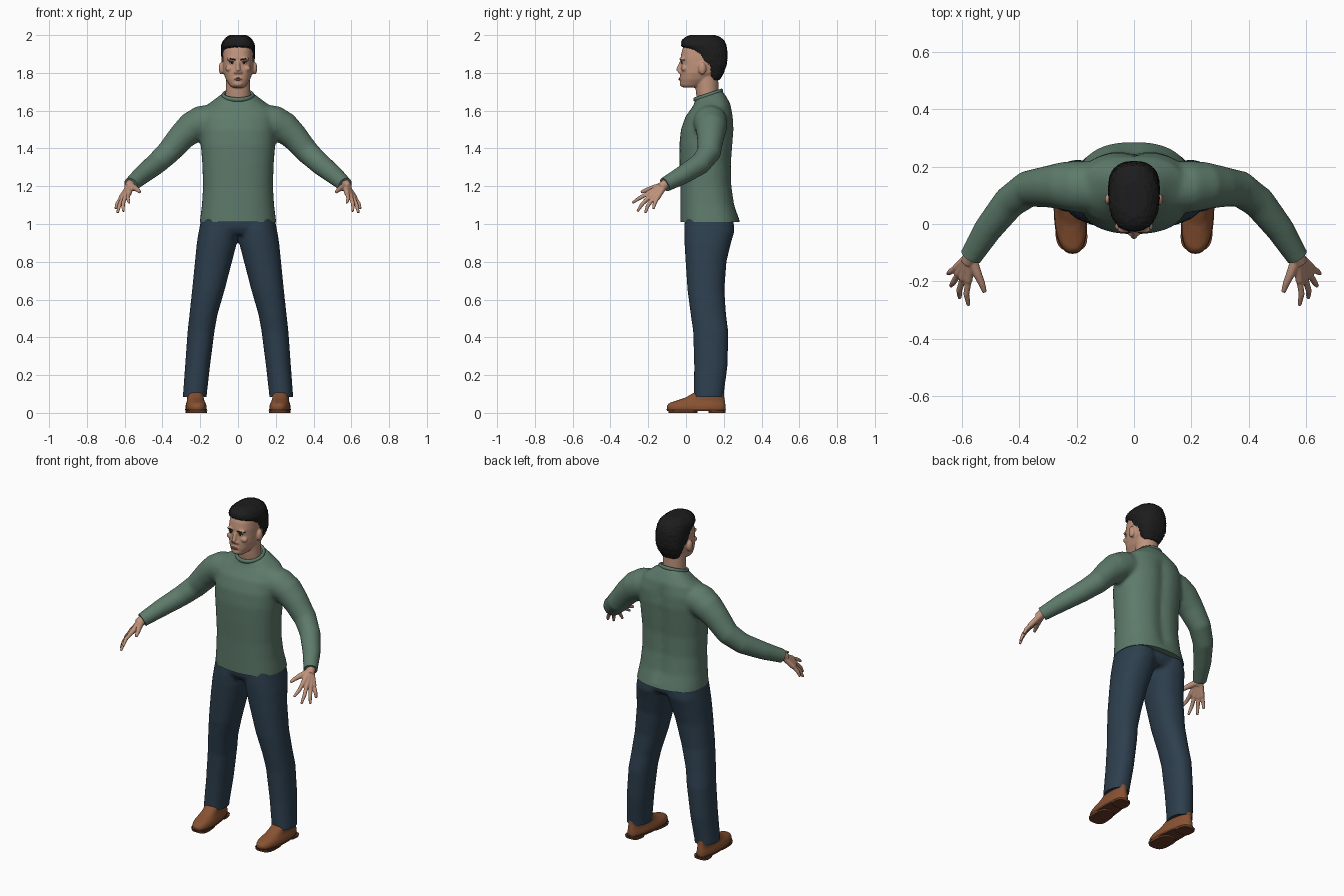
import bpy, bmesh, math, random
from mathutils import Vector, Matrix
from mathutils.bvhtree import BVHTree

random.seed(4)
cube = bpy.data.objects.get("Cube")
if cube:
    bpy.data.objects.remove(cube, do_unlink=True)


def material(name, rgb):
    m = bpy.data.materials.new(name)
    m.use_nodes = True
    m.diffuse_color = (*rgb, 1)
    bsdf = m.node_tree.nodes["Principled BSDF"]
    bsdf.inputs["Base Color"].default_value = (*rgb, 1)
    bsdf.inputs["Roughness"].default_value = 0.8
    return m


GREEN = material("sweater green", (0.11, 0.195, 0.145))
NAVY = material("trouser navy", (0.026, 0.049, 0.075))
BROWN = material("shoe brown", (0.25, 0.085, 0.032))
SOLE = material("sole brown", (0.13, 0.045, 0.02))
SKIN = material("skin", (0.52, 0.29, 0.2))
LIPS = material("lips", (0.38, 0.17, 0.13))
BLACK = material("hair black", (0.012, 0.012, 0.012))
WHITE = material("eye white", (0.6, 0.57, 0.53))


def skin_loops(bm, loops):
    """Join rings of points into a closed tube."""
    rings = [[bm.verts.new(p) for p in loop] for loop in loops]
    n = len(rings[0])
    for a, b in zip(rings, rings[1:]):
        for i in range(n):
            j = (i + 1) % n
            bm.faces.new((a[i], a[j], b[j], b[i]))
    bm.faces.new(rings[0][::-1])
    bm.faces.new(rings[-1])


def loft(bm, rings, n=48, power=2.4, shape=None):
    """Horizontal rounded rings: (z, half width, front y, back y, centre x)."""
    loops = []
    for z, hw, yf, yb, *cx in rings:
        loop = []
        for i in range(n):
            a = math.tau * i / n
            c, s = math.cos(a), math.sin(a)
            x = math.copysign(abs(c) ** (2 / power), c) * hw + (cx[0] if cx else 0)
            y = (yf + yb) / 2 + math.copysign(abs(s) ** (2 / power), s) * (yb - yf) / 2
            p = Vector((x, y, z))
            loop.append(shape(p) if shape else p)
        loops.append(loop)
    skin_loops(bm, loops)


def tube(bm, path, side=1, n=20):
    """Round tube along points (x, y, z, radius)."""
    pts = [Vector((p[0] * side, p[1], p[2])) for p in path]
    loops = []
    for i, p in enumerate(pts):
        d = pts[min(i + 1, len(pts) - 1)] - pts[max(i - 1, 0)]
        q = d.to_track_quat('Z', 'Y')
        loops.append([p + q @ Vector((math.cos(math.tau * k / n), math.sin(math.tau * k / n), 0)) * path[i][3]
                      for k in range(n)])
    skin_loops(bm, loops)


def ball(bm, centre, size):
    m = Matrix.Translation(centre) @ Matrix.Diagonal((*size, 1))
    bmesh.ops.create_uvsphere(bm, u_segments=20, v_segments=12, radius=1, matrix=m)


def finish(bm, name, mat, voxel=0, relax=6, cuts=()):
    """Fuse the pieces, trim open ends and shade."""
    bmesh.ops.recalc_face_normals(bm, faces=bm.faces)
    me = bpy.data.meshes.new(name)
    bm.to_mesh(me)
    bm.free()
    ob = bpy.data.objects.new(name, me)
    bpy.context.collection.objects.link(ob)
    if voxel:
        fuse = ob.modifiers.new("fuse", 'REMESH')
        fuse.mode = 'VOXEL'
        fuse.voxel_size = voxel
        soft = ob.modifiers.new("soften", 'SMOOTH')
        soft.factor = 0.5
        soft.iterations = relax
        dg = bpy.context.evaluated_depsgraph_get()
        baked = bpy.data.meshes.new_from_object(ob.evaluated_get(dg))
        ob.modifiers.clear()
        ob.data = baked
    if cuts:
        cut = bmesh.new()
        cut.from_mesh(ob.data)
        for point, normal in cuts:
            bmesh.ops.bisect_plane(cut, geom=cut.verts[:] + cut.edges[:] + cut.faces[:],
                                   plane_co=point, plane_no=normal, clear_inner=True)
            bmesh.ops.holes_fill(cut, edges=[e for e in cut.edges if e.is_boundary])
        cut.to_mesh(ob.data)
        cut.free()
    ob.data.materials.clear()
    ob.data.materials.append(mat)
    bpy.ops.object.select_all(action='DESELECT')
    ob.select_set(True)
    bpy.context.view_layer.objects.active = ob
    bpy.ops.object.shade_smooth_by_angle(angle=math.radians(50))
    return ob


SIDES = (("left", 1), ("right", -1))


# Sweater: torso with a spine groove and sloping neckline, plus sleeves
def torso_shape(p):
    t = min(max((p.z - 1.58) / 0.1, 0), 1)
    if p.y > 0.18 and 1.1 < p.z < 1.6:
        p.y -= 0.014 * math.exp(-(p.x / 0.035) ** 2)
    p.z += t * 0.33 * (p.y - 0.125)
    return p


bm = bmesh.new()
loft(bm, [(0.97, 0.205, -0.03, 0.295), (1.03, 0.2, -0.03, 0.28), (1.1, 0.191, -0.03, 0.26),
          (1.2, 0.185, -0.03, 0.245), (1.32, 0.189, -0.034, 0.242), (1.42, 0.197, -0.035, 0.25),
          (1.5, 0.2, -0.027, 0.256), (1.57, 0.2, -0.002, 0.252), (1.62, 0.175, 0.025, 0.236),
          (1.655, 0.125, 0.043, 0.212), (1.685, 0.085, 0.05, 0.192)], shape=torso_shape)
sleeve = [(0.1, 0.125, 1.55, 0.09), (0.2, 0.13, 1.535, 0.09), (0.245, 0.133, 1.51, 0.084),
          (0.3, 0.13, 1.46, 0.073), (0.37, 0.122, 1.378, 0.064), (0.435, 0.075, 1.318, 0.058),
          (0.51, -0.02, 1.258, 0.05), (0.567, -0.112, 1.208, 0.04), (0.59, -0.15, 1.19, 0.039)]
trims = [(Vector((0, 0, 1.01)), Vector((0, 0, 1)))]
for _, s in SIDES:
    tube(bm, sleeve, s)
    trims.append((Vector((s * 0.567, -0.112, 1.208)), Vector((s * -0.47, 0.77, 0.43))))
finish(bm, "sweater", GREEN, 0.01, 8, trims)

# Ribbed collar band
bm = bmesh.new()
bmesh.ops.create_circle(bm, segments=40, radius=1)
loop = [Vector((v.co.x * 0.078, 0.118 + v.co.y * 0.07, 1.682 + v.co.y * 0.023)) for v in bm.verts]
bm.clear()
rings = [[c + Vector((c.x, c.y - 0.118, 0)).normalized() * 0.009 * math.cos(a) + Vector((0, 0, 0.012 * math.sin(a)))
          for c in loop] for a in [math.tau * k / 10 for k in range(11)]]
skin_loops(bm, rings)
bmesh.ops.delete(bm, geom=[f for f in bm.faces if len(f.verts) > 4], context='FACES_ONLY')
bmesh.ops.remove_doubles(bm, verts=bm.verts, dist=0.0005)
finish(bm, "collar", GREEN)

# Trousers: hips fused with two legs
bm = bmesh.new()
loft(bm, [(0.945, 0.19, 0.015, 0.225), (0.98, 0.198, -0.005, 0.25), (1.05, 0.188, -0.008, 0.245)])
for _, s in SIDES:
    legs = [(0.05, 0.062, 0.04, 0.195, 0.229), (0.1, 0.063, 0.042, 0.2, 0.228), (0.25, 0.066, 0.043, 0.22, 0.214),
            (0.43, 0.071, 0.038, 0.224, 0.196), (0.52, 0.074, 0.025, 0.212, 0.183), (0.65, 0.086, 0.008, 0.203, 0.157),
            (0.8, 0.098, -0.002, 0.214, 0.13), (0.9, 0.106, -0.008, 0.238, 0.112), (0.96, 0.104, -0.01, 0.256, 0.104),
            (1.05, 0.09, -0.005, 0.25, 0.1)]
    loft(bm, [(z, hw, yf, yb, cx * s) for z, hw, yf, yb, cx in legs], power=2.2)
finish(bm, "trousers", NAVY, 0.01, 6, [(Vector((0, 0, 0.085)), Vector((0, 0, 1)))])

# Shoes with treads and heels
for label, s in SIDES:
    def foot(p, s=s):
        t = (p.y + 0.1) / 0.31
        p.x = s * (0.214 + 0.02 * t + p.x * (1 - 0.2 * t))
        return p

    bm = bmesh.new()
    loft(bm, [(0.012, 0.058, -0.1, 0.208), (0.035, 0.06, -0.103, 0.21), (0.052, 0.055, -0.09, 0.208),
              (0.065, 0.05, -0.05, 0.206), (0.08, 0.05, -0.005, 0.203), (0.112, 0.05, 0.05, 0.2)], shape=foot)
    finish(bm, label + "_shoe", BROWN, 0.006, 4)
    bm = bmesh.new()
    loft(bm, [(0.009, 0.059, -0.1, 0.208), (0.02, 0.062, -0.104, 0.211)], shape=foot)
    for front, back in ((-0.092, 0.06), (0.12, 0.208)):
        loft(bm, [(0, 0.055, front, back), (0.012, 0.058, front - 0.002, back + 0.002)], power=3, shape=foot)
    finish(bm, label + "_sole", SOLE)

# Hands: palm spokes to each knuckle, then tapered fingers
wrist = (0.568, -0.108, 1.212)
fingers = [((0.577, -0.198, 1.163), (0.584, -0.245, 1.138), (0.576, -0.284, 1.112)),
           ((0.596, -0.19, 1.148), (0.609, -0.232, 1.105), (0.607, -0.258, 1.066)),
           ((0.611, -0.173, 1.138), (0.629, -0.203, 1.095), (0.638, -0.216, 1.058)),
           ((0.618, -0.152, 1.139), (0.639, -0.166, 1.108), (0.648, -0.173, 1.08))]
for label, s in SIDES:
    bm = bmesh.new()
    tube(bm, [(0.535, -0.055, 1.238, 0.026), (*wrist, 0.026), (0.58, -0.135, 1.193, 0.024)], s)
    for knuckle, joint, tip in fingers:
        tube(bm, [(*wrist, 0.017), (*knuckle, 0.0145)], s)
        tube(bm, [(*knuckle, 0.0115), (*joint, 0.0105), (*tip, 0.007)], s)
        ball(bm, (knuckle[0] * s, *knuckle[1:]), (0.0135,) * 3)
    tube(bm, [(0.565, -0.125, 1.2, 0.02), (0.545, -0.175, 1.19, 0.0155),
              (0.53, -0.208, 1.18, 0.012), (0.52, -0.238, 1.168, 0.008)], s)
    finish(bm, label + "_hand", SKIN, 0.004, 3)

# Head with neck, nose, brow, chin, lips and ears
bm = bmesh.new()
loft(bm, [(1.722, 0.03, -0.014, 0.05), (1.732, 0.044, -0.026, 0.08), (1.765, 0.064, -0.03, 0.13),
          (1.8, 0.077, -0.03, 0.178), (1.84, 0.081, -0.026, 0.2), (1.88, 0.081, -0.029, 0.205),
          (1.92, 0.078, -0.021, 0.202), (1.945, 0.07, -0.01, 0.19), (1.97, 0.05, 0.02, 0.15)])
loft(bm, [(1.6, 0.07, 0.065, 0.185), (1.7, 0.065, 0.052, 0.172), (1.8, 0.064, 0.045, 0.17)], power=2)
tube(bm, [(0, -0.02, 1.87, 0.008), (0, -0.032, 1.84, 0.0105), (0, -0.042, 1.812, 0.013), (0, -0.036, 1.798, 0.011)])
ball(bm, (0, -0.02, 1.743), (0.026, 0.014, 0.017))
ball(bm, (0, -0.028, 1.768), (0.024, 0.008, 0.012))
for _, s in SIDES:
    ball(bm, (0.014 * s, -0.031, 1.804), (0.009, 0.011, 0.008))
    ball(bm, (0.034 * s, -0.02, 1.874), (0.026, 0.012, 0.009))
    ball(bm, (0.046 * s, -0.009, 1.823), (0.022, 0.016, 0.016))
    ball(bm, (0.088 * s, 0.086, 1.824), (0.014, 0.021, 0.034))
head = finish(bm, "head", SKIN, 0.005, 4)

bm = bmesh.new()
bm.from_mesh(head.data)
face = BVHTree.FromBMesh(bm)
bm.free()


def on_face(x, z, out=0.0):
    hit = face.ray_cast(Vector((x, -1, z)), Vector((0, 1, 0)))[0]
    return Vector((x, hit.y - out, z))


# Eyes, brows and mouth
for label, s in SIDES:
    for part, mat, size, out in (("eye", WHITE, (0.014, 0.003, 0.0055), 0), ("iris", BLACK, (0.006, 0.003, 0.0055), 0.0015),
                                 ("lid", BLACK, (0.016, 0.003, 0.002), 0.002)):
        bm = bmesh.new()
        ball(bm, on_face(0.033 * s, 1.858 if part == "lid" else 1.852, out), size)
        finish(bm, label + "_" + part, mat)
    bm = bmesh.new()
    brow = [on_face(x * s, z) for x, z in ((0.014, 1.869), (0.026, 1.873), (0.042, 1.874), (0.055, 1.867))]
    tube(bm, [(*p, r) for p, r in zip(brow, (0.003, 0.004, 0.0038, 0.002))], n=8)
    finish(bm, label + "_brow", BLACK)
bm = bmesh.new()
for z, h in ((1.7715, 0.003), (1.7645, 0.004)):
    ball(bm, on_face(0, z), (0.022, 0.004, h))
finish(bm, "lips", LIPS)

# Short tousled hair
bm = bmesh.new()
loft(bm, [(1.762, 0.05, 0.11, 0.178), (1.8, 0.07, 0.105, 0.2), (1.84, 0.083, 0.09, 0.214), (1.868, 0.087, 0.05, 0.218),
          (1.9, 0.089, 0.035, 0.219), (1.925, 0.089, 0.003, 0.218), (1.944, 0.089, -0.026, 0.214),
          (1.97, 0.08, -0.024, 0.204), (1.99, 0.06, -0.004, 0.178), (2.004, 0.034, 0.035, 0.14)])
hair = finish(bm, "hair", BLACK, 0.006, 3)
for v in hair.data.vertices:
    v.co += v.normal * random.uniform(-0.002, 0.002)
    v.co.z = min(v.co.z, 2.0)
